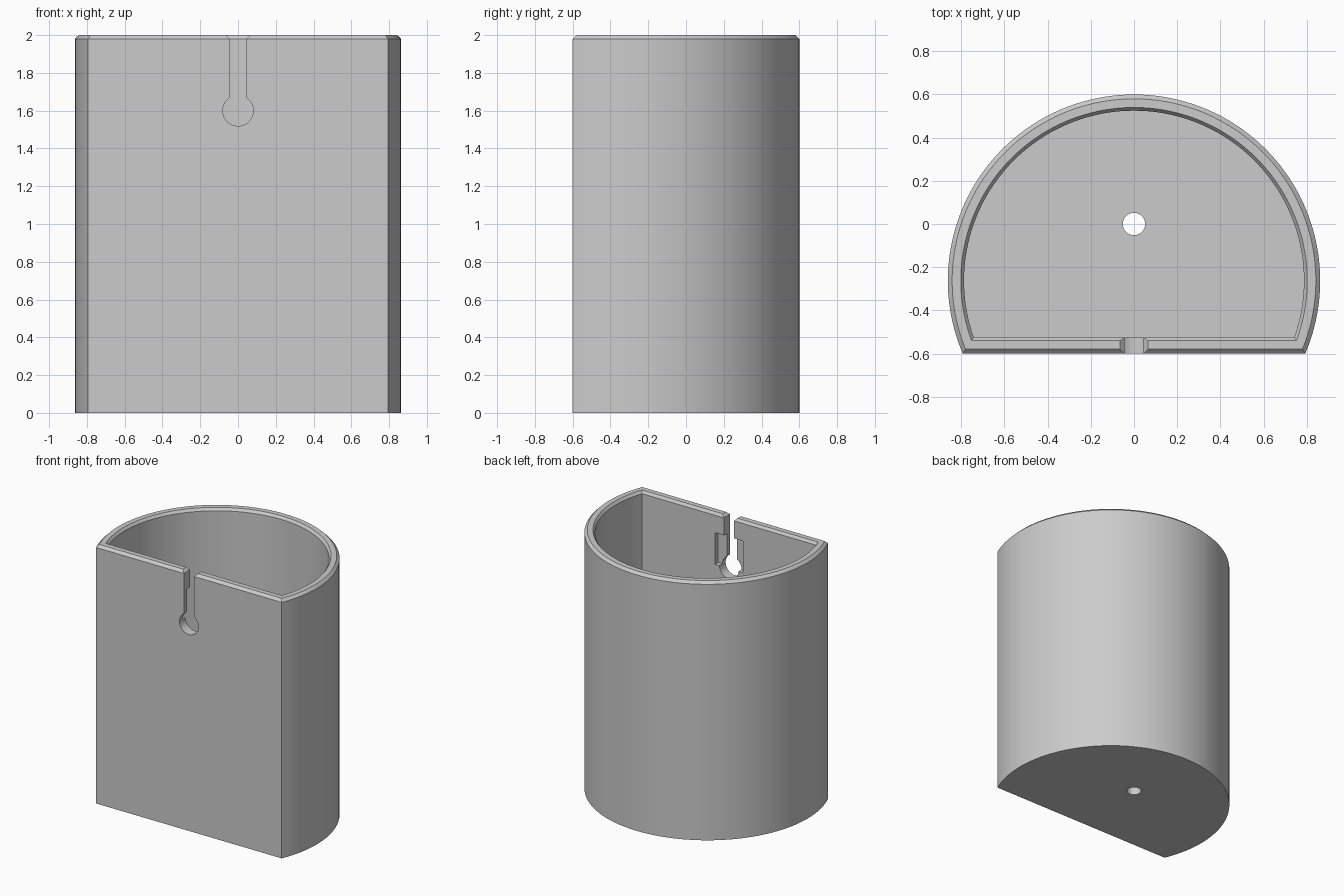
import bpy, bmesh
from math import sin, cos, asin, pi, sqrt

HEIGHT, RADIUS, FRONT = 2.0, 0.8625, -0.6
CENTRE_Y = 0.6 - RADIUS
WALL, FLOOR, BEVEL = 0.075, 0.08, 0.02
ARC_STEPS = 96

cube = bpy.data.objects.get("Cube")
if cube:
    bpy.data.objects.remove(cube, do_unlink=True)

grey = bpy.data.materials.new("light grey")
grey.use_nodes = True
colour = (0.6, 0.6, 0.6, 1)
grey.diffuse_color = colour
grey.node_tree.nodes["Principled BSDF"].inputs["Base Color"].default_value = colour


def loft(name, rings):
    """Closed solid through a list of rings with equal point counts."""
    bm = bmesh.new()
    loops = [[bm.verts.new(p) for p in ring] for ring in rings]
    for a, b in zip(loops, loops[1:]):
        for i in range(len(a)):
            j = (i + 1) % len(a)
            bm.faces.new((a[i], a[j], b[j], b[i]))
    bm.faces.new(loops[0][::-1])
    bm.faces.new(loops[-1])
    bmesh.ops.recalc_face_normals(bm, faces=bm.faces)
    mesh = bpy.data.meshes.new(name)
    bm.to_mesh(mesh)
    bm.free()
    mesh.materials.append(grey)
    obj = bpy.data.objects.new(name, mesh)
    bpy.context.collection.objects.link(obj)
    return obj


def d_ring(inset, z):
    """Round outline with a flat front, moved inward by inset."""
    r = RADIUS - inset
    start = asin((FRONT + inset - CENTRE_Y) / r)
    sweep = pi - 2 * start
    angles = [start + sweep * i / ARC_STEPS for i in range(ARC_STEPS + 1)]
    return [(r * cos(a), CENTRE_Y + r * sin(a), z) for a in angles]


def front_prism(name, outline, y0, y1):
    return loft(name, [[(x, y, z) for x, z in outline] for y in (y0, y1)])


# Hollow container with a bevelled rim
container = loft("container", [
    d_ring(0, 0),
    d_ring(0, HEIGHT - BEVEL),
    d_ring(BEVEL, HEIGHT),
    d_ring(WALL - 0.015, HEIGHT),
    d_ring(WALL, HEIGHT - BEVEL),
    d_ring(WALL, FLOOR),
])

# Keyhole slot, flared at the rim
KEY_Z, KEY_R, SLOT = 1.6, 0.081, 0.044
gap = asin(SLOT / KEY_R)
outline = []
for i in range(41):
    a = pi / 2 + gap + (2 * pi - 2 * gap) * i / 40
    outline.append((KEY_R * cos(a), KEY_Z + KEY_R * sin(a)))
outline += [(SLOT, HEIGHT - BEVEL), (SLOT + 0.06, HEIGHT + 0.04),
            (-SLOT - 0.06, HEIGHT + 0.04), (-SLOT, HEIGHT - BEVEL)]
keyhole = front_prism("keyhole_cutter", outline, FRONT - 0.1, FRONT + 0.2)

# Pocket behind the slot on the inner wall
W = 0.12
pocket = front_prism("pocket_cutter",
                     [(-W, KEY_Z), (W, KEY_Z), (W, 1.845), (-W, 1.845)],
                     FRONT + 0.037, FRONT + 0.2)

# Drain hole through the floor
drain = loft("drain_cutter", [
    [(0.052 * cos(2 * pi * i / 32), 0.052 * sin(2 * pi * i / 32), z) for i in range(32)]
    for z in (-0.1, FLOOR + 0.1)])

bpy.ops.object.select_all(action="DESELECT")
container.select_set(True)
bpy.context.view_layer.objects.active = container
for cutter in (keyhole, pocket, drain):
    mod = container.modifiers.new(cutter.name, "BOOLEAN")
    mod.operation, mod.solver, mod.object = "DIFFERENCE", "EXACT", cutter
    bpy.ops.object.modifier_apply(modifier=mod.name)
    bpy.data.objects.remove(cutter, do_unlink=True)

bpy.ops.object.shade_smooth_by_angle(angle=pi / 6)
